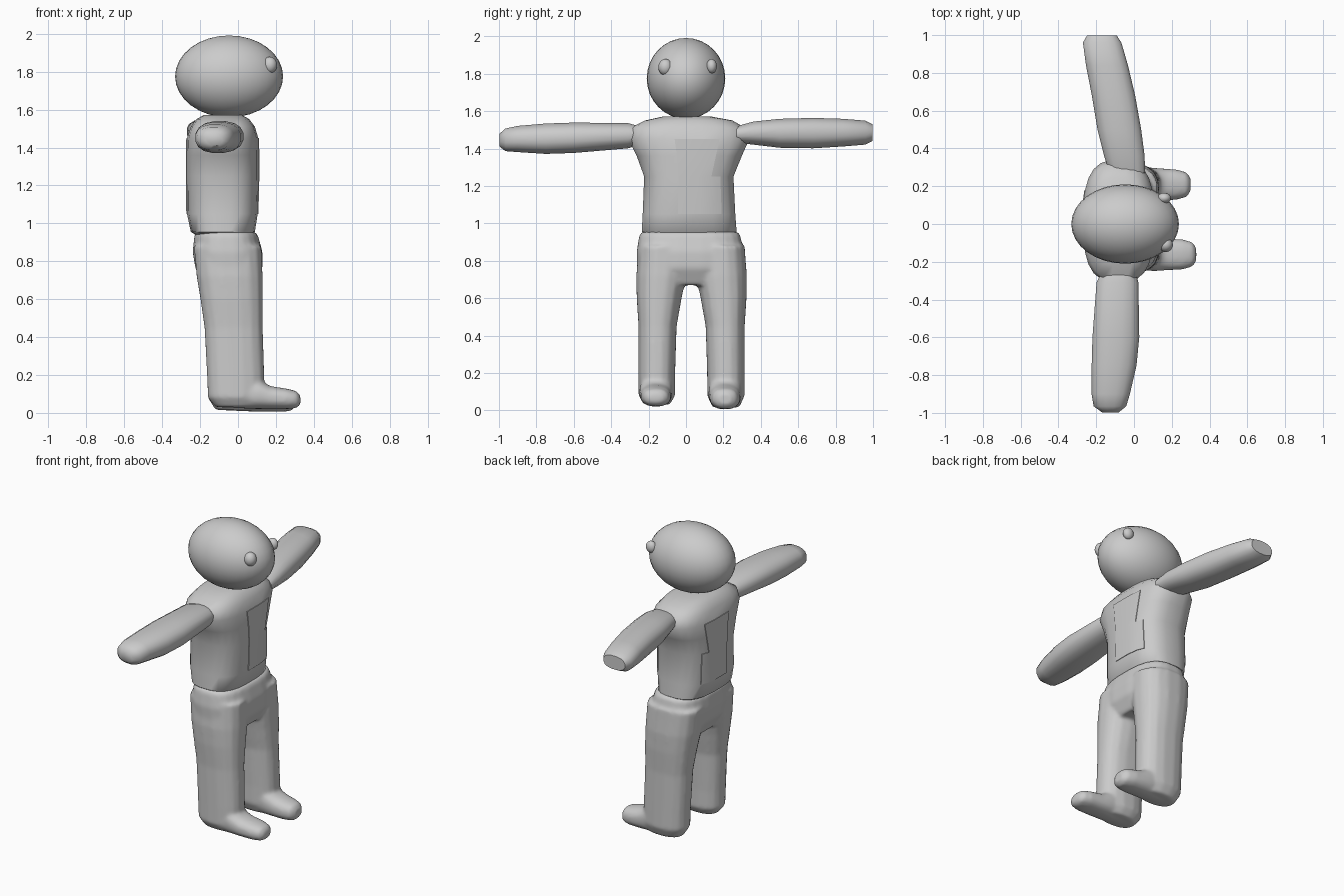
import bpy, bmesh, math
from mathutils import Vector

if "Cube" in bpy.data.objects:
    bpy.data.objects.remove(bpy.data.objects["Cube"])

grey = bpy.data.materials.new("plain grey")
grey.diffuse_color = (0.6, 0.6, 0.6, 1)
grey.use_nodes = True
grey.node_tree.nodes["Principled BSDF"].inputs["Base Color"].default_value = grey.diffuse_color


def finish(name, bm, subdiv=0):
    bmesh.ops.recalc_face_normals(bm, faces=bm.faces)
    me = bpy.data.meshes.new(name)
    bm.to_mesh(me)
    bm.free()
    me.materials.append(grey)
    ob = bpy.data.objects.new(name, me)
    bpy.context.collection.objects.link(ob)
    if subdiv:
        ob.modifiers.new("smooth", 'SUBSURF').levels = subdiv
    bpy.context.view_layer.objects.active = ob
    ob.select_set(True)
    bpy.ops.object.shade_smooth_by_angle(angle=math.radians(50))
    ob.select_set(False)
    return ob


def loft(axis, rings, n=16, power=2.4):
    """Each ring: position on axis, then min/max of the two other axes in x, y, z order."""
    bm = bmesh.new()
    others = [i for i in range(3) if i != axis]
    loops = []
    for pos, a0, a1, b0, b1 in rings:
        loop = []
        for k in range(n):
            t = 2 * math.pi * (k + 0.5) / n
            c, s = math.cos(t), math.sin(t)
            p = [0, 0, 0]
            p[axis] = pos
            p[others[0]] = (a0 + a1) / 2 + (a1 - a0) / 2 * math.copysign(abs(c) ** (2 / power), c)
            p[others[1]] = (b0 + b1) / 2 + (b1 - b0) / 2 * math.copysign(abs(s) ** (2 / power), s)
            loop.append(bm.verts.new(p))
        loops.append(loop)
    for u, v in zip(loops, loops[1:]):
        for k in range(n):
            bm.faces.new((u[k], u[(k + 1) % n], v[(k + 1) % n], v[k]))
    bm.faces.new(loops[0])
    bm.faces.new(loops[-1])
    bmesh.ops.recalc_face_normals(bm, faces=bm.faces)
    return bm


def ball(name, centre, radii):
    bm = bmesh.new()
    bmesh.ops.create_uvsphere(bm, u_segments=32, v_segments=16, radius=1)
    for v in bm.verts:
        v.co = Vector(centre) + Vector(a * b for a, b in zip(v.co, radii))
    return finish(name, bm)


# Head and eyes (the figure looks along +x)
ball("head", (-0.047, 0, 1.775), (0.285, 0.21, 0.216))
ball("eye_right", (0.168, -0.11, 1.835), (0.038, 0.038, 0.044))
ball("eye_left", (0.16, 0.137, 1.84), (0.035, 0.028, 0.038))

# Shirt body with slightly raised front and back panels
shirt = loft(2, [
    (0.93, -0.21, 0.06, -0.21, 0.24), (0.955, -0.25, 0.09, -0.238, 0.272),
    (1.05, -0.27, 0.105, -0.233, 0.265), (1.25, -0.272, 0.11, -0.225, 0.255),
    (1.36, -0.272, 0.11, -0.265, 0.30), (1.45, -0.27, 0.108, -0.31, 0.34),
    (1.51, -0.25, 0.09, -0.30, 0.32), (1.55, -0.22, 0.06, -0.22, 0.25),
    (1.572, -0.18, 0.02, -0.12, 0.13)], n=24, power=2.8)
for side in (1, -1):
    panel = [f for f in shirt.faces
             if f.normal.x * side > 0.75 and 1.04 < f.calc_center_median().z < 1.47
             and -0.05 < f.calc_center_median().y * 1 < 0.17]
    out = bmesh.ops.extrude_face_region(shirt, geom=panel)
    for v in out["geom"]:
        if isinstance(v, bmesh.types.BMVert):
            v.co.x += 0.004 * side
    bmesh.ops.delete(shirt, geom=panel, context='FACES')
finish("shirt", shirt)

# Arms, stretched out sideways
finish("arm_right", loft(1, [
    (-0.25, -0.17, 0.01, 1.42, 1.52), (-0.31, -0.2, 0.025, 1.4, 1.537),
    (-0.6, -0.222, 0.03, 1.375, 1.54), (-0.75, -0.226, 0.015, 1.37, 1.535),
    (-0.9, -0.226, -0.02, 1.38, 1.522), (-0.965, -0.215, -0.04, 1.385, 1.508),
    (-0.997, -0.17, -0.08, 1.41, 1.48)]))
finish("arm_left", loft(1, [
    (0.27, -0.13, 0.06, 1.43, 1.52), (0.36, -0.16, 0.058, 1.42, 1.545),
    (0.5, -0.195, 0.04, 1.403, 1.56), (0.68, -0.225, 0.008, 1.4, 1.565),
    (0.84, -0.256, -0.03, 1.41, 1.56), (0.96, -0.272, -0.065, 1.42, 1.55),
    (0.998, -0.25, -0.09, 1.44, 1.53)]))

# Trousers: hips, two legs and two feet blended into one skin
trousers = bmesh.new()
parts = [loft(2, [
    (0.955, -0.215, 0.09, -0.235, 0.275), (0.94, -0.23, 0.105, -0.25, 0.29),
    (0.85, -0.24, 0.13, -0.265, 0.31), (0.76, -0.225, 0.13, -0.262, 0.31),
    (0.67, -0.18, 0.09, -0.2, 0.25)], n=24, power=2.8)]
for outer, inner, toe, low in ((-0.255, -0.057, 0.33, 0.02), (0.315, 0.112, 0.30, 0.005)):
    def y(f):
        return inner + (outer - inner) * f
    s = math.copysign(1, outer)
    legs = []
    for z, x0, x1, spread, out in (
            (0.88, -0.235, 0.125, 0.06, 0), (0.72, -0.22, 0.132, 0.06, 0.012),
            (0.6, -0.2, 0.132, 0.035, 0.01), (0.45, -0.178, 0.132, 0.008, 0),
            (0.2, -0.165, 0.14, 0, 0), (0.08, -0.16, 0.14, 0, 0), (low + 0.01, -0.12, 0.12, -0.03, -0.03)):
        ys = sorted((inner - s * spread, outer + s * out))
        legs.append((z, x0, x1, *ys))
    parts.append(loft(2, legs))
    mid = (outer + inner) / 2 - 0.005
    parts.append(loft(0, [
        (-0.11, mid - 0.06, mid + 0.06, low + 0.01, 0.12),
        (0.1, mid - 0.09, mid + 0.09, low, 0.18),
        (0.17, mid - 0.085, mid + 0.085, low, 0.142),
        (toe - 0.07, mid - 0.08, mid + 0.08, low, 0.128),
        (toe - 0.02, mid - 0.065, mid + 0.065, low + 0.005, 0.115),
        (toe, mid - 0.035, mid + 0.035, low + 0.025, 0.09)]))
for p in parts:
    tmp = bpy.data.meshes.new("tmp")
    p.to_mesh(tmp)
    p.free()
    trousers.from_mesh(tmp)
    bpy.data.meshes.remove(tmp)
ob = finish("trousers", trousers)
blend = ob.modifiers.new("blend", 'REMESH')
blend.mode, blend.voxel_size, blend.use_smooth_shade = 'VOXEL', 0.012, True
soften = ob.modifiers.new("soften", 'SMOOTH')
soften.factor, soften.iterations = 0.5, 6
